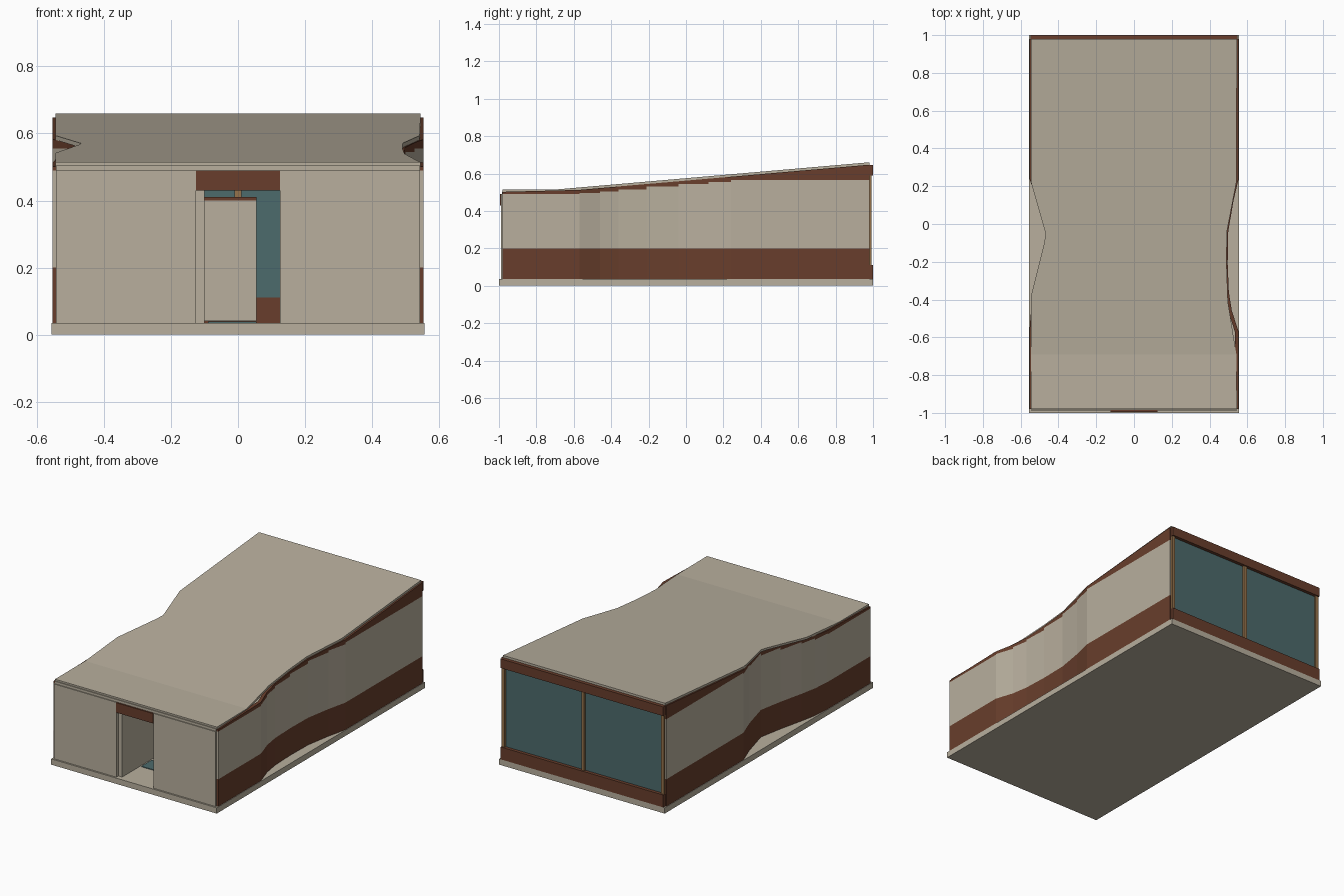
import bpy
import bmesh

if "Cube" in bpy.data.objects:
    bpy.data.objects.remove(bpy.data.objects["Cube"])


def material(name, rgb):
    m = bpy.data.materials.new(name)
    m.use_nodes = True
    m.diffuse_color = (*rgb, 1)
    m.node_tree.nodes["Principled BSDF"].inputs["Base Color"].default_value = (*rgb, 1)
    return m


BEIGE = material("beige render", (0.48, 0.43, 0.34))
BROWN = material("brown cladding", (0.138, 0.048, 0.025))
TEAL = material("teal glass", (0.073, 0.145, 0.15))
TAN = material("tan timber", (0.30, 0.17, 0.07))


def finish(name, bm, mat):
    bmesh.ops.recalc_face_normals(bm, faces=bm.faces[:])
    mesh = bpy.data.meshes.new(name)
    bm.to_mesh(mesh)
    bm.free()
    mesh.materials.append(mat)
    ob = bpy.data.objects.new(name, mesh)
    bpy.context.collection.objects.link(ob)
    return ob


def box(name, x, y, z, mat):
    bm = bmesh.new()
    bmesh.ops.create_cube(bm, size=1)
    for v in bm.verts:
        for i, (a, b) in enumerate((x, y, z)):
            v.co[i] = a if v.co[i] < 0 else b
    return finish(name, bm, mat)


def roof_z(y):
    return 0.515 + 0.145 * max(0, y + 0.69) / 1.67


def under_roof(y):
    return roof_z(y) - 0.013


def loft(bm, ys, x1, x2, lo, hi):
    """Closed solid running along y, with sides x1 and x2 and heights lo to hi."""
    rings = [[bm.verts.new(c) for c in ((x1(y), y, lo(y)), (x2(y), y, lo(y)),
                                        (x2(y), y, hi(y)), (x1(y), y, hi(y)))] for y in ys]
    for a, b in zip(rings, rings[1:]):
        for i in range(4):
            j = (i + 1) % 4
            bm.faces.new((a[i], a[j], b[j], b[i]))
    bm.faces.new(rings[0])
    bm.faces.new(rings[-1])


def follow(path):
    """Straight-line interpolation of x along a list of (y, x) points."""
    def x(y):
        for (y0, x0), (y1, x1) in zip(path, path[1:]):
            if y <= y1:
                return x0 + (x1 - x0) * (y - y0) / (y1 - y0)
        return path[-1][1]
    return x


def level(z):
    return lambda y: z


# Plan outlines of the walls and of the roof edge
WALLS = {
    "left": [(-0.98, 0.554), (-0.57, 0.554), (-0.46, 0.518), (-0.36, 0.502), (-0.21, 0.496),
             (-0.04, 0.499), (0.12, 0.526), (0.24, 0.554), (0.98, 0.554)],
    "right": [(-0.98, -0.554), (-0.57, -0.554), (-0.46, -0.545), (-0.36, -0.525), (-0.21, -0.49),
              (-0.06, -0.462), (0.12, -0.51), (0.24, -0.554), (0.98, -0.554)],
}
ROOF_LEFT = [(-0.98, 0.545), (-0.69, 0.542), (-0.41, 0.497), (-0.21, 0.49),
             (-0.04, 0.492), (0.22, 0.542), (0.98, 0.545)]
ROOF_RIGHT = [(-0.98, -0.545), (-0.38, -0.545), (-0.3, -0.525), (-0.1, -0.475),
              (-0.05, -0.468), (0.22, -0.545), (0.98, -0.545)]
STEPS = (0.49, 0.495, 0.505, 0.515, 0.53, 0.545, 0.555, 0.565)

# Wavy side walls: brown base, beige middle with stepped top, brown fascia
for side, path in WALLS.items():
    outer = follow(path)
    inward = -0.02 if side == "left" else 0.02

    def inner(y):
        return outer(y) + inward

    ys = [p[0] for p in path]
    bm = bmesh.new()
    loft(bm, ys, outer, inner, level(0.035), level(0.2))
    finish(side + "_wall_base", bm, BROWN)
    middle, fascia = bmesh.new(), bmesh.new()
    for a, b, step in zip(ys, ys[1:], STEPS):
        loft(middle, (a, b), outer, inner, level(0.2), level(step))
        loft(fascia, (a, b), outer, inner, level(step), under_roof)
    finish(side + "_wall_middle", middle, BEIGE)
    finish(side + "_wall_fascia", fascia, BROWN)

# Sloping roof
bm = bmesh.new()
stations = sorted({p[0] for p in ROOF_LEFT + ROOF_RIGHT})
loft(bm, stations, follow(ROOF_LEFT), follow(ROOF_RIGHT), under_roof, roof_z)
finish("roof", bm, BEIGE)

# Ground slab
box("slab", (-0.557, 0.557), (-1, 1), (0, 0.035), BEIGE)

# Front wall with doorway
for side, s in (("left", 1), ("right", -1)):
    box("front_wall_" + side, sorted((0.125 * s, 0.543 * s)), (-0.99, -0.97), (0.035, 0.49), BEIGE)
box("front_header", (-0.543, 0.543), (-0.985, -0.97), (0.49, 0.505), BEIGE)
box("door_lintel", (-0.125, 0.125), (-0.994, -0.97), (0.43, 0.49), BROWN)

# Entrance partition and inner room
box("entrance_partition", (-0.125, -0.1), (-0.97, -0.3), (0.035, 0.43), BEIGE)
box("inner_panel", (-0.1, 0.055), (-0.3, -0.28), (0.04, 0.4), BEIGE)
box("inner_panel_cap", (-0.1, 0.055), (-0.3, -0.28), (0.4, 0.41), BROWN)
box("floor_plate", (-0.09, 0.055), (-0.8, -0.7), (0.035, 0.039), TEAL)

# Glazed back wall
box("back_glass", (-0.535, 0.535), (0.97, 0.98), (0.11, 0.6), TEAL)
box("back_sill", (-0.547, 0.547), (0.97, 1), (0.035, 0.11), BROWN)
box("back_header", (-0.547, 0.547), (0.97, 1), (0.59, 0.646), BROWN)
for name, x in (("left", 0.535), ("middle", 0), ("right", -0.535)):
    box("back_post_" + name, (x - 0.01, x + 0.01), (0.965, 0.992), (0.11, 0.59), TAN)
